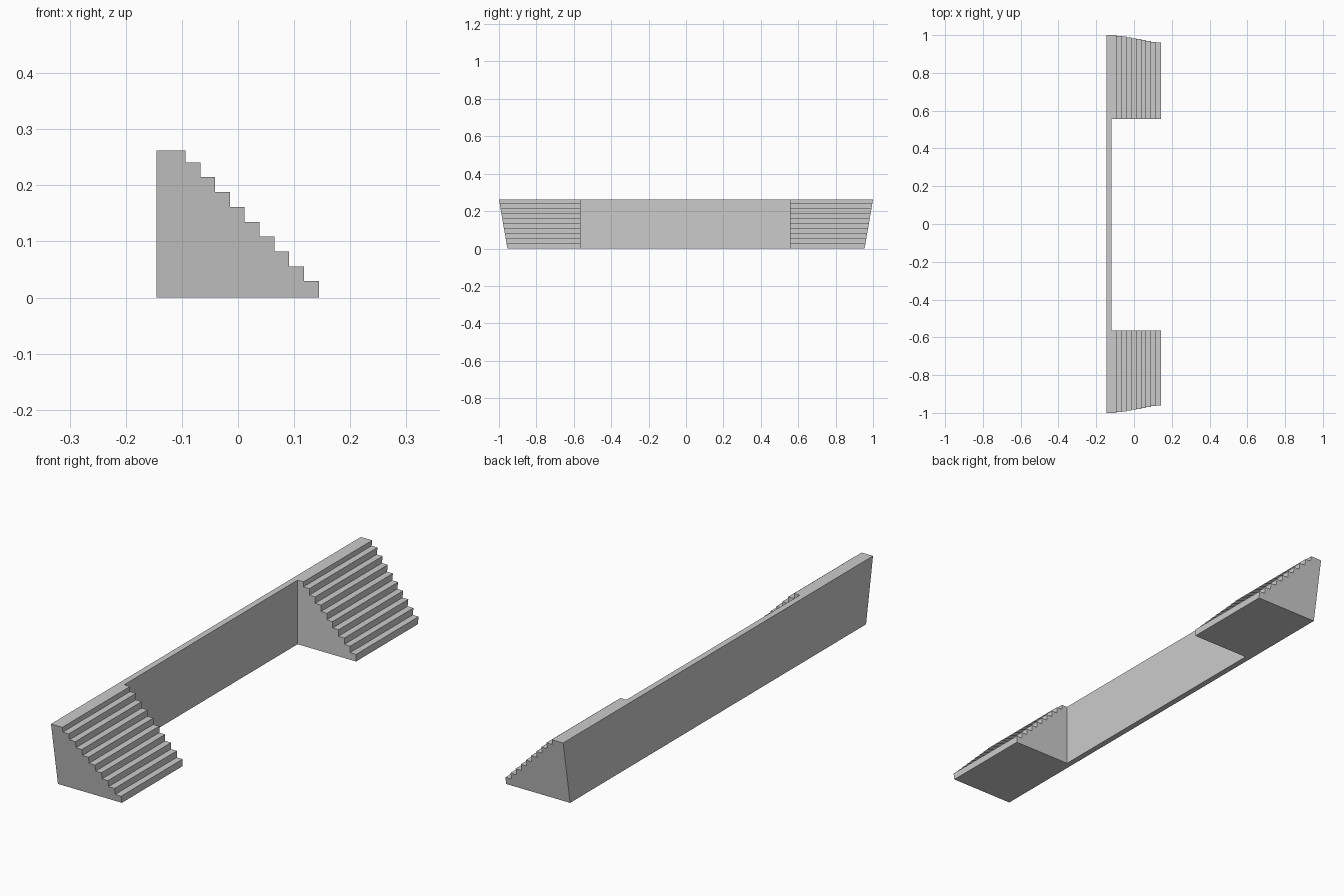
import bpy, bmesh

if "Cube" in bpy.data.objects:
    bpy.data.objects.remove(bpy.data.objects["Cube"])

BACK, TOP = -0.145, 0.262       # back plane and landing height
END_TOP, END_BOTTOM = 1.0, 0.955  # end faces lean outward toward the top
STEPS, RUN, RISE = 10, 0.0264, 0.0265
FRONT = 0.144


def new_object(name, bm):
    bmesh.ops.recalc_face_normals(bm, faces=bm.faces)
    mesh = bpy.data.meshes.new(name)
    bm.to_mesh(mesh)
    bm.free()
    obj = bpy.data.objects.new(name, mesh)
    bpy.context.collection.objects.link(obj)
    return obj


def end_y(z):
    return END_BOTTOM + (END_TOP - END_BOTTOM) * z / TOP


# Stepped side profile, from the back bottom edge up and down the stairs
profile = [(BACK, 0.0), (FRONT, 0.0)]
for i in range(STEPS):
    x = FRONT - i * RUN
    z = TOP if i == STEPS - 1 else 0.029 + i * RISE
    profile.append((x, z))
    profile.append((BACK if i == STEPS - 1 else x - RUN, z))

# Full-length staircase with leaning ends
bm = bmesh.new()
ends = [[bm.verts.new((x, s * end_y(z), z)) for x, z in profile] for s in (-1, 1)]
bm.faces.new(ends[0])
bm.faces.new(ends[1][::-1])
n = len(profile)
for i in range(n):
    j = (i + 1) % n
    bm.faces.new((ends[0][i], ends[1][i], ends[1][j], ends[0][j]))
stairs = new_object("twin_stairs_and_back_wall", bm)

# Recess between the two flights, leaving a thin back wall
bm = bmesh.new()
bmesh.ops.create_cube(bm, size=1.0)
for v in bm.verts:
    v.co.x = -0.12 if v.co.x < 0 else 0.4
    v.co.y = -0.563 if v.co.y < 0 else 0.556
    v.co.z = -0.2 if v.co.z < 0 else 0.5
cutter = new_object("recess_cutter", bm)
cutter.hide_render = True

cut = stairs.modifiers.new("recess", 'BOOLEAN')
cut.operation = 'DIFFERENCE'
cut.solver = 'EXACT'
cut.object = cutter
bpy.context.view_layer.objects.active = stairs
stairs.select_set(True)
bpy.ops.object.modifier_apply(modifier=cut.name)
bpy.data.objects.remove(cutter)
